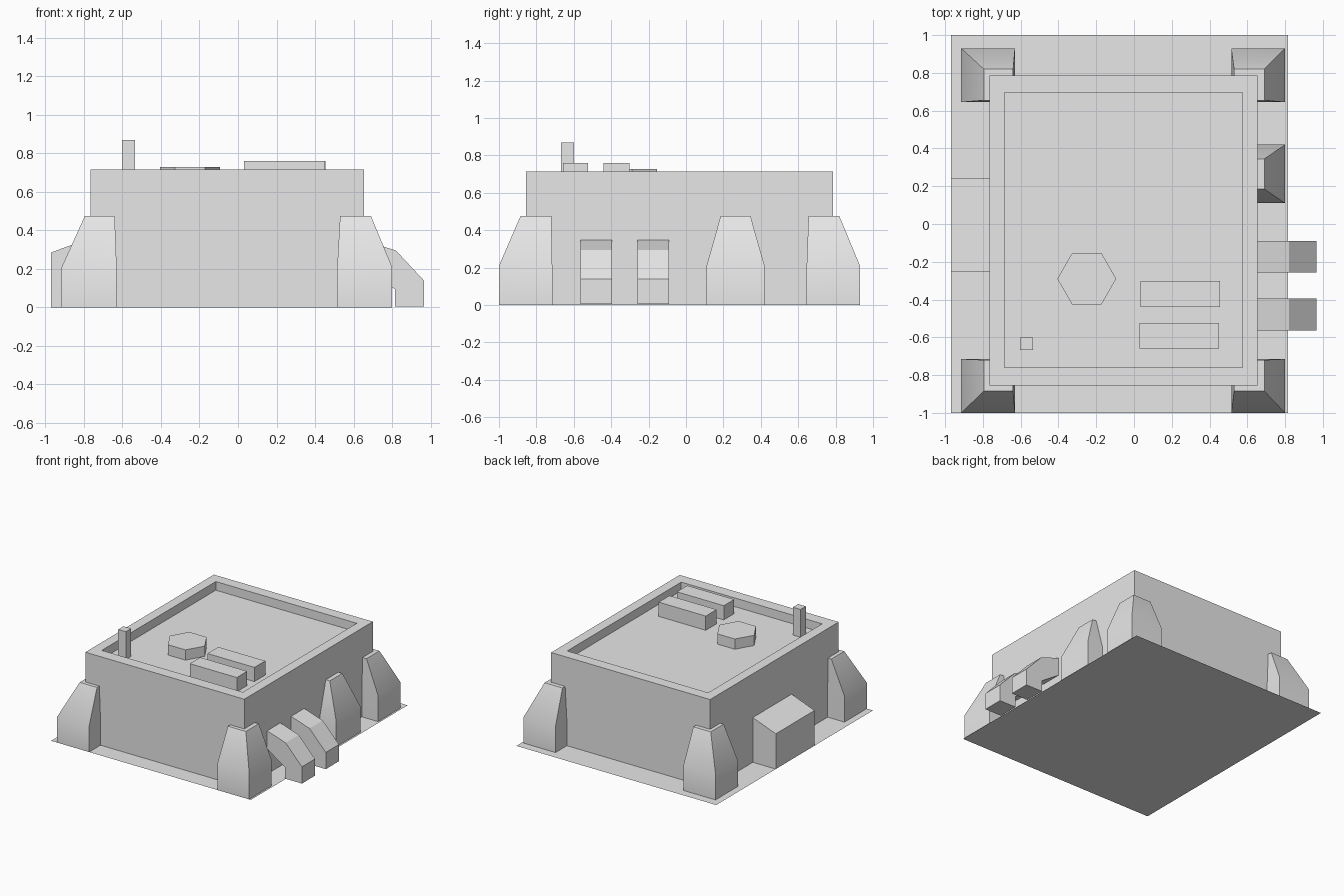
import bpy, bmesh, math

cube = bpy.data.objects.get("Cube")
if cube:
    bpy.data.objects.remove(cube, do_unlink=True)

grey = bpy.data.materials.new("plain grey")
grey.use_nodes = True
grey.diffuse_color = (0.8, 0.8, 0.8, 1)
grey.node_tree.nodes["Principled BSDF"].inputs["Base Color"].default_value = (0.8, 0.8, 0.8, 1)


def finish(name, bm):
    bmesh.ops.recalc_face_normals(bm, faces=bm.faces)
    mesh = bpy.data.meshes.new(name)
    bm.to_mesh(mesh)
    bm.free()
    mesh.materials.append(grey)
    obj = bpy.data.objects.new(name, mesh)
    bpy.context.collection.objects.link(obj)
    return obj


def loft(name, rings):
    """Closed solid through stacked rectangles (x0, x1, y0, y1, z)."""
    bm = bmesh.new()
    loops = [[bm.verts.new(p) for p in ((x0, y0, z), (x1, y0, z), (x1, y1, z), (x0, y1, z))]
             for x0, x1, y0, y1, z in rings]
    for a, b in zip(loops, loops[1:]):
        for i in range(4):
            j = (i + 1) % 4
            bm.faces.new((a[i], a[j], b[j], b[i]))
    bm.faces.new(loops[0])
    bm.faces.new(loops[-1])
    return finish(name, bm)


def box(name, x0, x1, y0, y1, z0, z1):
    return loft(name, [(x0, x1, y0, y1, z0), (x0, x1, y0, y1, z1)])


def extrude_profile(name, points, y0, y1):
    """Profile in x and z, drawn out along y."""
    bm = bmesh.new()
    face = bm.faces.new([bm.verts.new((x, y0, z)) for x, z in points])
    result = bmesh.ops.extrude_face_region(bm, geom=[face])
    verts = [v for v in result["geom"] if isinstance(v, bmesh.types.BMVert)]
    bmesh.ops.translate(bm, verts=verts, vec=(0, y1 - y0, 0))
    return finish(name, bm)


# Ground sheet
bm = bmesh.new()
bm.faces.new([bm.verts.new(p) for p in
              ((-0.97, -1, 0), (0.815, -1, 0), (0.815, 1, 0), (-0.97, 1, 0))])
finish("ground_sheet", bm)

# Main block with a sunken roof inside a parapet
FLOOR, RIM = 0.645, 0.715
outer = (-0.765, 0.655, -0.855, 0.785)
inner = (-0.685, 0.575, -0.76, 0.695)
loft("building", [(*outer, 0), (*outer, RIM), (*inner, RIM), (*inner, FLOOR)])

# Buttresses: straight foot, tapered upper part
SHOULDER, TOP = 0.21, 0.475


def buttress(name, foot, top):
    obj = loft(name, [(*foot, 0), (*foot, SHOULDER), (*top, TOP)])
    bpy.ops.object.select_all(action='DESELECT')
    obj.select_set(True)
    bpy.context.view_layer.objects.active = obj
    bpy.ops.object.shade_smooth_by_angle(angle=math.radians(30))


x_spans = {"right": ((-0.915, -0.63), (-0.795, -0.64)),
           "left": ((0.515, 0.80), (0.53, 0.69))}
y_spans = {"front": ((-1, -0.715), (-0.885, -0.72)),
           "back": ((0.645, 0.93), (0.655, 0.82))}
for side, (fx, tx) in x_spans.items():
    for end, (fy, ty) in y_spans.items():
        buttress(f"{end}_{side}_buttress", (*fx, *fy), (*tx, *ty))
fx, tx = x_spans["left"]
buttress("middle_left_buttress", (*fx, 0.11, 0.42), (*tx, 0.185, 0.345))

# Side shed with sloping roof
extrude_profile("side_shed", [(-0.75, 0), (-0.97, 0), (-0.97, 0.285), (-0.75, 0.367)],
                -0.255, 0.24)

# Bent ducts on the left wall
duct = [(0.65, 0.35), (0.82, 0.295), (0.965, 0.14), (0.965, 0.005),
        (0.815, 0.005), (0.815, 0.095), (0.65, 0.205)]
for name, y in (("front_duct", -0.563), ("back_duct", -0.258)):
    extrude_profile(name, duct, y, y + 0.168)

# Roof fittings
box("front_vent", 0.03, 0.45, -0.658, -0.525, FLOOR, 0.76)
box("back_vent", 0.035, 0.455, -0.44, -0.302, FLOOR, 0.76)
box("chimney", -0.603, -0.535, -0.667, -0.6, FLOOR, 0.87)
bpy.ops.mesh.primitive_cylinder_add(vertices=6, radius=0.156, depth=0.728 - FLOOR,
                                    location=(-0.25, -0.29, (0.728 + FLOOR) / 2),
                                    rotation=(0, 0, math.radians(30)))
hatch = bpy.context.object
hatch.name = "roof_hatch"
hatch.data.materials.append(grey)
